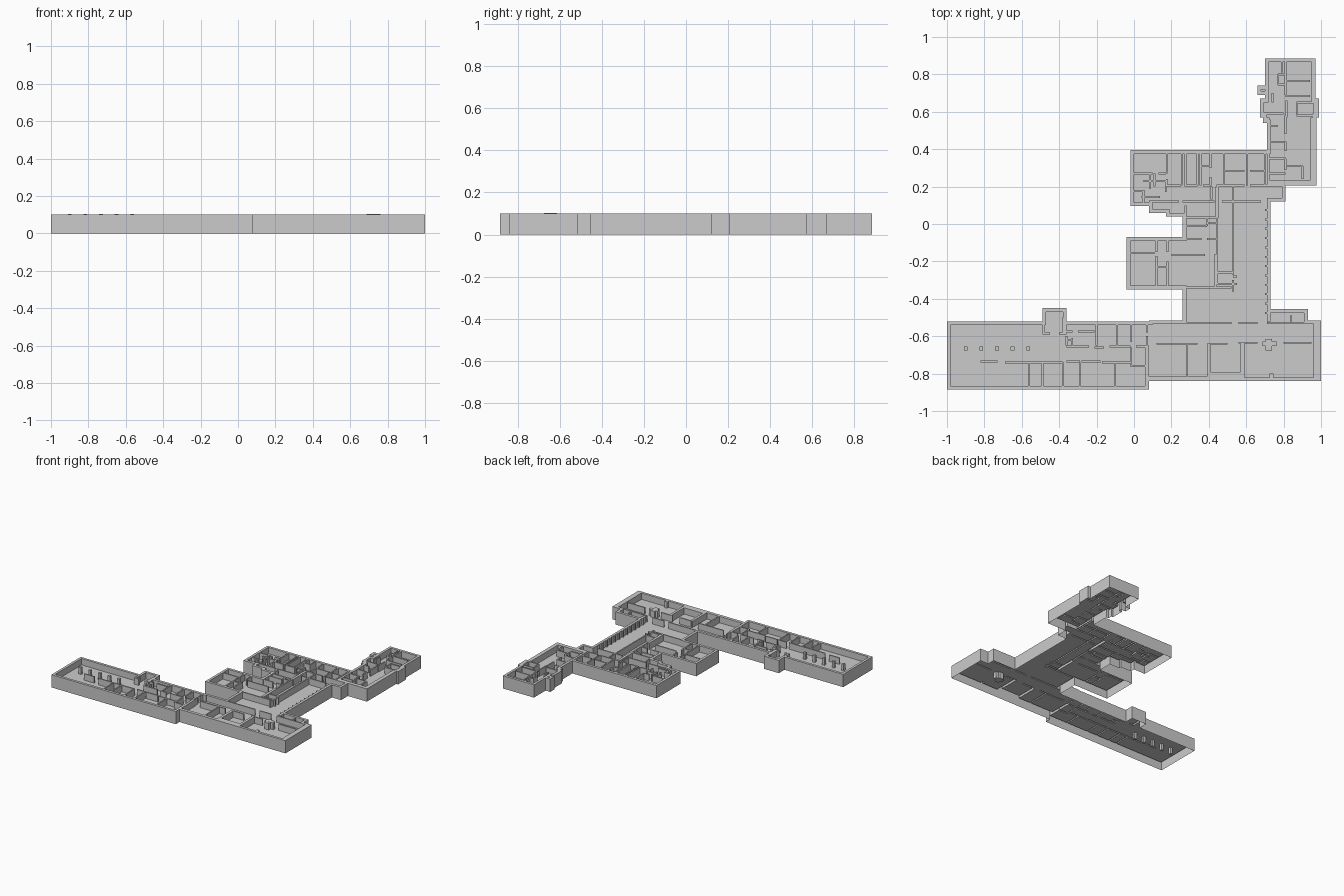
import bpy, bmesh

CELL = 0.005            # plan resolution
FLOOR, TOP = 0.05, 0.1  # floor level and wall top


def cells(x0, y0, x1, y1):
    a, b, c, d = (round(v / CELL) for v in (x0, y0, x1, y1))
    return {(i, j) for i in range(a, c) for j in range(b, d)}


# Footprint of the wings (x0, y0, x1, y1)
footprint = [
    (-1, -.885, .08, -.52), (.08, -.84, 1, -.515), (-.49, -.53, -.36, -.45),
    (.73, -.53, .93, -.455), (.26, -.53, .73, .21), (-.04, -.35, .45, -.07),
    (.17, .04, .3, .12), (.08, .06, .3, .12), (-.02, .095, .73, .395),
    (.7, .12, .81, .22), (.71, .205, .975, .58), (.69, .54, .975, .6),
    (.675, .57, .99, .67), (.7, .65, .97, .885), (.66, .69, .72, .74)]

# Horizontal partitions (y, x0, x1), wing by wing
front_h = [
    (-.735, -.82, -.73), (-.74, -.69, -.38), (-.735, -.36, -.29),
    (-.735, -.28, -.18), (-.74, -.17, -.02), (-.76, -.02, .06),
    (-.655, -.36, -.24), (-.66, -.21, -.16), (-.655, -.13, -.02),
    (-.575, -.36, -.33), (-.62, -.36, -.33), (-.575, -.3, -.21),
    (-.585, -.49, -.45), (-.585, -.4, -.36), (-.53, .08, .22), (-.53, .26, .52),
    (-.53, .56, .66), (-.53, .71, 1), (-.64, .12, .34), (-.64, .4, .5),
    (-.635, .56, .66), (-.635, .8, .95), (-.655, .01, .06)]
middle_h = [
    (-.34, .26, .52), (-.155, -.03, .11), (-.165, .2, .38), (-.23, .12, .18),
    (-.08, .26, .36), (-.08, .39, .44), (.035, .17, .44), (-.01, .27, .39),
    (.005, .39, .44), (-.26, .44, .53), (-.32, .44, .55), (-.28, .53, .55)]
north_h = [
    (.12, .08, .24), (.12, .26, .43), (.12, .47, .68), (.205, .17, .25),
    (.205, .27, .34), (.205, .37, .41), (.205, .44, .59), (.205, .62, .71),
    (.285, .48, .59), (.285, .62, .7), (.31, .36, .41), (.27, -.02, .1),
    (.27, .13, .17), (.175, -.02, .06), (.23, .05, .17), (.145, .04, .14)]
east_h = [
    (.525, .72, .77), (.44, .72, .81), (.35, .72, .81), (.27, .72, .81),
    (.31, .82, .9), (.765, .81, .94), (.685, .81, .94), (.59, .68, .8),
    (.8, .77, .81), (.745, .77, .81), (.65, .87, .97), (.58, .87, .97)]

# Vertical partitions (x, y0, y1), wing by wing
front_v = [
    (-.56, -.88, -.74), (-.49, -.88, -.74), (-.38, -.88, -.74),
    (-.29, -.88, -.74), (-.1, -.88, -.74), (-.015, -.63, -.53),
    (-.015, -.76, -.66), (-.36, -.65, -.6), (-.33, -.65, -.61),
    (-.2, -.65, -.53), (-.09, -.65, -.53), (.07, -.58, -.53),
    (.285, -.82, -.64), (.84, -.52, -.49), (.07, -.71, -.6)]
middle_v = [
    (.53, -.27, .2), (.53, -.36, -.3), (.445, -.32, .1), (.12, -.15, -.09),
    (.12, -.34, -.17), (.18, -.15, -.09), (.18, -.34, -.2), (.435, -.34, -.16),
    (.275, -.06, .1), (.39, -.01, .035)]
north_v = [
    (.175, .205, .24), (.175, .27, .38), (.255, .205, .38), (.275, .205, .38),
    (.34, .205, .38), (.355, .205, .38), (.41, .205, .25), (.41, .3, .38),
    (.48, .205, .38), (.605, .205, .38), (.7, .205, .38), (.085, .19, .27),
    (.11, .2, .27), (.17, .17, .23), (.05, .1, .17), (.415, .13, .2)]
east_v = [
    (.81, .29, .35), (.81, .39, .44), (.81, .48, .58), (.79, .81, .87),
    (.81, .69, .87), (.77, .745, .8), (.815, .57, .66), (.87, .58, .65),
    (.965, .58, .65), (.9, .24, .31), (.74, .65, .7)]

# Thick masonry (x0, y0, x1, y1)
thick = [
    (.06, -.84, .08, -.65), (.39, -.82, .41, -.64), (.57, -.82, .59, -.64),
    (.08, -.84, .4, -.815), (.4, -.84, .58, -.79), (.96, -.84, 1, -.52),
    (-.49, -.58, -.475, -.5), (-.385, -.58, -.36, -.5), (.71, .2, .975, .235),
    (.945, .2, .975, .57), (.71, .235, .725, .57), (.7, .66, .72, .885),
    (.725, -.84, .745, -.8), (.71, -.52, .73, .1), (.435, .035, .455, .2)]
# Window piers down the hall's east side
thick += [(.7, -.48 + .05 * k, .71, -.47 + .05 * k) for k in range(12)]

inside, walls = set(), set()
for r in footprint:
    inside |= cells(*r)
for y, a, b in front_h + middle_h + north_h + east_h:
    walls |= cells(a, y - .005, b, y + .005)
for x, a, b in front_v + middle_v + north_v + east_v:
    walls |= cells(x - .005, a, x + .005, b)
for r in thick:
    walls |= cells(*r)

# The rim left by shrinking the footprint is the outer wall
core = {(i, j) for i, j in inside
        if all((i + a, j + b) in inside for a in (-4, 0, 4) for b in (-4, 0, 4))}
walls = (walls & inside) | (inside - core)
floor = inside - walls


def runs(points):
    """Split (along, line) points into straight runs: (line, start, end)."""
    out = []
    for a, l in sorted(points, key=lambda p: (p[1], p[0])):
        if out and out[-1][0] == l and out[-1][2] == a:
            out[-1][2] = a + 1
        else:
            out.append([l, a, a + 1])
    return out


def flat_patches(bm, region, z):
    """Cover a cell region with upward rectangles."""
    pending = {(a, b, l) for l, a, b in runs(region)}
    for a, b, l in sorted(pending, key=lambda p: p[2]):
        if (a, b, l) not in pending:
            continue
        top = l
        while (a, b, top) in pending:
            pending.remove((a, b, top))
            top += 1
        quad(bm, [(a, l, z), (b, l, z), (b, top, z), (a, top, z)])


def quad(bm, pts):
    bm.faces.new([bm.verts.new((x * CELL, y * CELL, z)) for x, y, z in pts])


def side_faces(bm, region, test, z0):
    """Raise walls on the region's edges whose neighbour passes the test."""
    for d in (-1, 1):
        off = (d + 1) // 2
        xs = {(j, i) for i, j in region if test((i + d, j))}
        ys = {(i, j) for i, j in region if test((i, j + d))}
        for l, a, b in runs(xs):
            a, b = (a, b) if d > 0 else (b, a)
            x = l + off
            quad(bm, [(x, a, z0), (x, b, z0), (x, b, TOP), (x, a, TOP)])
        for l, a, b in runs(ys):
            a, b = (b, a) if d > 0 else (a, b)
            y = l + off
            quad(bm, [(a, y, z0), (b, y, z0), (b, y, TOP), (a, y, TOP)])


def finish(bm, name):
    bmesh.ops.remove_doubles(bm, verts=bm.verts, dist=1e-5)
    mesh = bpy.data.meshes.new(name)
    bm.to_mesh(mesh)
    bm.free()
    obj = bpy.data.objects.new(name, mesh)
    bpy.context.collection.objects.link(obj)
    return obj


# Walls: hollow shell, outer faces reach the ground
bm = bmesh.new()
flat_patches(bm, walls, TOP)
side_faces(bm, walls, lambda c: c not in inside, 0)
side_faces(bm, walls, lambda c: c in floor, FLOOR)
finish(bm, "walls")

# Raised floor
bm = bmesh.new()
flat_patches(bm, floor, FLOOR)
finish(bm, "floor")


def box(name, x, y, sx, sy, height=.103):
    bpy.ops.mesh.primitive_cube_add(size=1, location=(x, y, height / 2))
    obj = bpy.context.object
    obj.name = name
    obj.scale = (sx, sy, height)


# Row of pillars in the west room
for k in range(5):
    box("pillar", -.9 + .0835 * k, -.665, .02, .02)

# Cross-shaped column in the east hall
box("cross_column_wide", .725, -.64, .075, .025)
box("cross_column_deep", .72, -.645, .035, .06, .1025)
